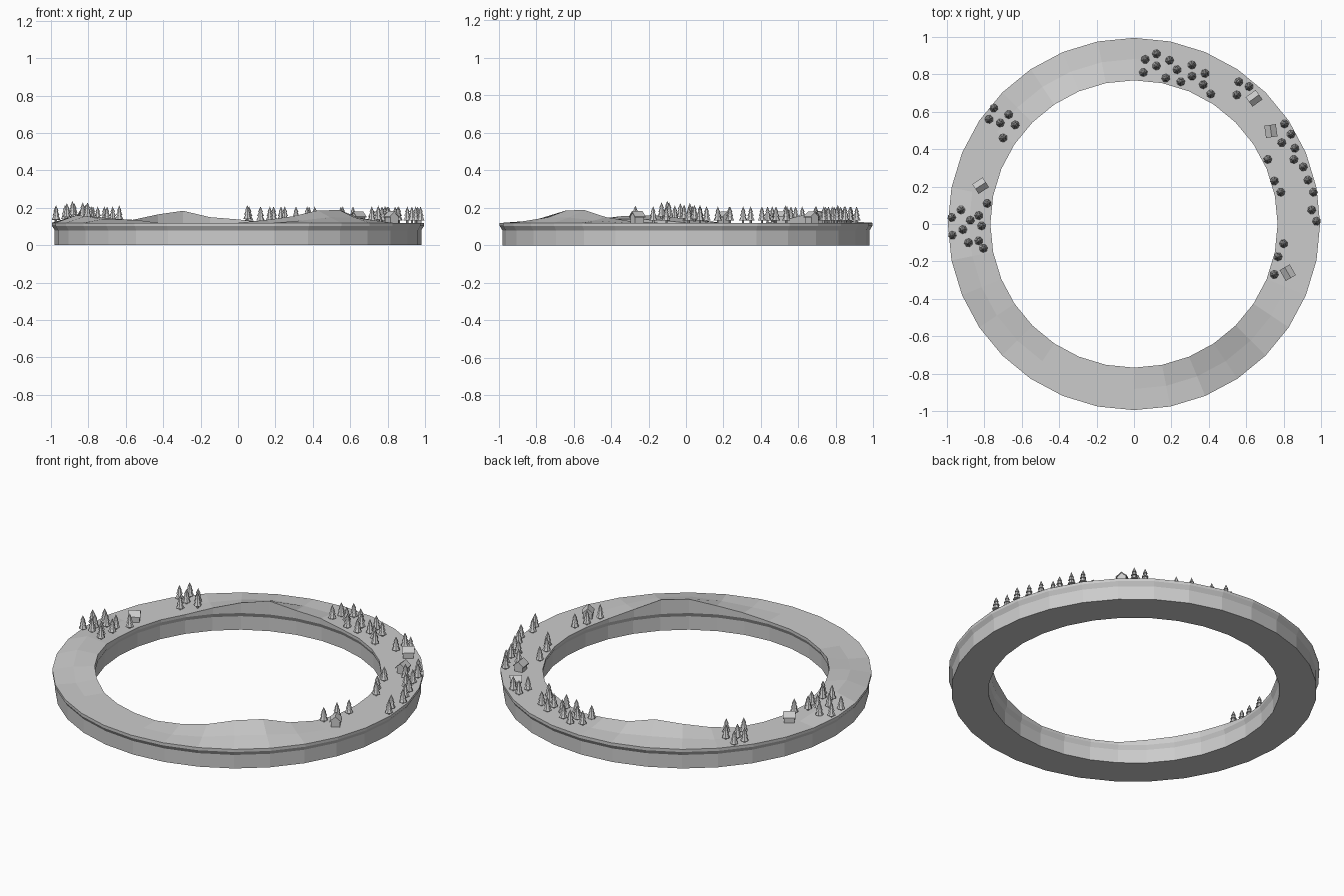
import bpy, bmesh, math
from mathutils import Matrix, Vector

if "Cube" in bpy.data.objects:
    bpy.data.objects.remove(bpy.data.objects["Cube"])

SIDES = 32
STEP = 2 * math.pi / SIDES
R_IN, R_MID, R_OUT = 0.768, 0.882, 0.995
GROUND = 0.12

grey = bpy.data.materials.new("stone grey")
grey.diffuse_color = (0.6, 0.6, 0.6, 1)
grey.use_nodes = True
grey.node_tree.nodes["Principled BSDF"].inputs["Base Color"].default_value = grey.diffuse_color

# Hill heights above the flat ground, by ring segment number
INNER = {8: .018, 9: .03, 10: .064, 11: .045, 12: .02, 17: .015, 18: .02, 19: .02, 20: .015,
         25: .015, 26: .035, 27: .066, 28: .068, 29: .03, 30: .008}
MIDDLE = {9: .008, 10: .016, 11: .012, 16: .022, 17: .04, 18: .036, 19: .018,
          26: .012, 27: .03, 28: .028, 29: .012}


def ground(x, y):
    """Terrain height at a point of the ring."""
    r, a = math.hypot(x, y), (math.atan2(y, x) / STEP) % SIDES
    i, f = int(a) % SIDES, a % 1
    j = (i + 1) % SIDES
    hi = INNER.get(i, 0) * (1 - f) + INNER.get(j, 0) * f
    hm = MIDDLE.get(i, 0) * (1 - f) + MIDDLE.get(j, 0) * f
    if r < R_MID:
        t = max(0, (r - R_IN) / (R_MID - R_IN))
        return GROUND + hi * (1 - t) + hm * t
    return GROUND + hm * max(0, (R_OUT - r) / (R_OUT - R_MID))


def finish(bm, name):
    bmesh.ops.recalc_face_normals(bm, faces=bm.faces)
    me = bpy.data.meshes.new(name)
    bm.to_mesh(me)
    bm.free()
    me.materials.append(grey)
    ob = bpy.data.objects.new(name, me)
    bpy.context.collection.objects.link(ob)
    return ob


def ring(name, profile):
    """Sweep a closed profile of (radius, height, extra heights) round the circle."""
    bm = bmesh.new()
    loops = []
    for i in range(SIDES):
        a = i * STEP
        loops.append([bm.verts.new((r * math.cos(a), r * math.sin(a), z + hills.get(i, 0)))
                      for r, z, hills in profile])
    n = len(profile)
    for i in range(SIDES):
        p, q = loops[i], loops[(i + 1) % SIDES]
        for k in range(n):
            bm.faces.new((p[k], q[k], q[(k + 1) % n], p[(k + 1) % n]))
    return finish(bm, name)


# Ring island: straight wall, flared lip and hilly top
ring("ring_island", [
    (0.98, 0, {}), (0.98, 0.08, {}), (R_OUT, 0.104, {}), (R_OUT, GROUND, {}),
    (R_MID, GROUND, MIDDLE), (R_IN, GROUND, INNER), (R_IN, 0.104, {}),
    (0.78, 0.08, {}), (0.78, 0, {})])


def cone(bm, r1, r2, z0, z1, sides):
    bmesh.ops.create_cone(bm, cap_ends=True, segments=sides, radius1=r1, radius2=r2,
                          depth=z1 - z0, matrix=Matrix.Translation((0, 0, (z0 + z1) / 2)))


# Fir tree: trunk and three stacked cones
def tree(name, x, y, turn):
    bm = bmesh.new()
    cone(bm, 0.006, 0.006, -0.005, 0.015, 6)
    cone(bm, 0.023, 0.008, 0.012, 0.042, 7)
    cone(bm, 0.018, 0.005, 0.036, 0.064, 7)
    cone(bm, 0.013, 0.0, 0.057, 0.087, 7)
    ob = finish(bm, name)
    ob.location = (x, y, ground(x, y))
    ob.rotation_euler.z = turn


TREES = [
    (.06, .88), (.12, .91), (.05, .81), (.12, .845), (.19, .875), (.17, .78), (.23, .825),
    (.25, .76), (.31, .85), (.31, .79), (.38, .805), (.37, .745), (.41, .695), (.55, .69),
    (.56, .76), (.615, .735), (.805, .535), (.84, .48), (.79, .435), (.86, .405),
    (.855, .345), (.715, .345), (.905, .305), (.75, .23), (.93, .235), (.785, .17),
    (.96, .17), (.95, .075), (.976, .015), (.80, -.105), (.77, -.175), (.75, -.27),
    (-.75, .62), (-.775, .56), (-.67, .585), (-.715, .54), (-.635, .53), (-.70, .46),
    (-.785, .11), (-.925, .075), (-.975, .035), (-.875, .02), (-.83, .045), (-.815, -.01),
    (-.915, -.03), (-.972, -.06), (-.885, -.10), (-.83, -.09), (-.805, -.13)]
for n, (x, y) in enumerate(TREES):
    tree(f"tree_{n + 1}", x, y, n * 0.7)


def extrude_profile(name, pts, length, loc, turn):
    """Closed profile across the house, drawn out along its ridge."""
    bm = bmesh.new()
    face = bm.faces.new([bm.verts.new((-length / 2, y, z)) for y, z in pts])
    out = bmesh.ops.extrude_face_region(bm, geom=[face])
    moved = [v for v in out["geom"] if isinstance(v, bmesh.types.BMVert)]
    bmesh.ops.translate(bm, verts=moved, vec=Vector((length, 0, 0)))
    ob = finish(bm, name)
    ob.location = loc
    ob.rotation_euler.z = turn


# Houses: gabled walls with an overhanging roof
for n, (x, y, deg) in enumerate([(-.82, .205, 33), (.642, .672, 36), (.732, .497, -82),
                                 (.822, -.26, -60)]):
    loc, turn = (x, y, ground(x, y)), math.radians(deg)
    extrude_profile(f"house_walls_{n + 1}",
                    [(-.024, -.005), (.024, -.005), (.024, .034), (0, .055), (-.024, .034)],
                    0.056, loc, turn)
    extrude_profile(f"house_roof_{n + 1}",
                    [(-.031, .028), (0, .055), (.031, .028), (.031, .034), (0, .061),
                     (-.031, .034)], 0.066, loc, turn)
